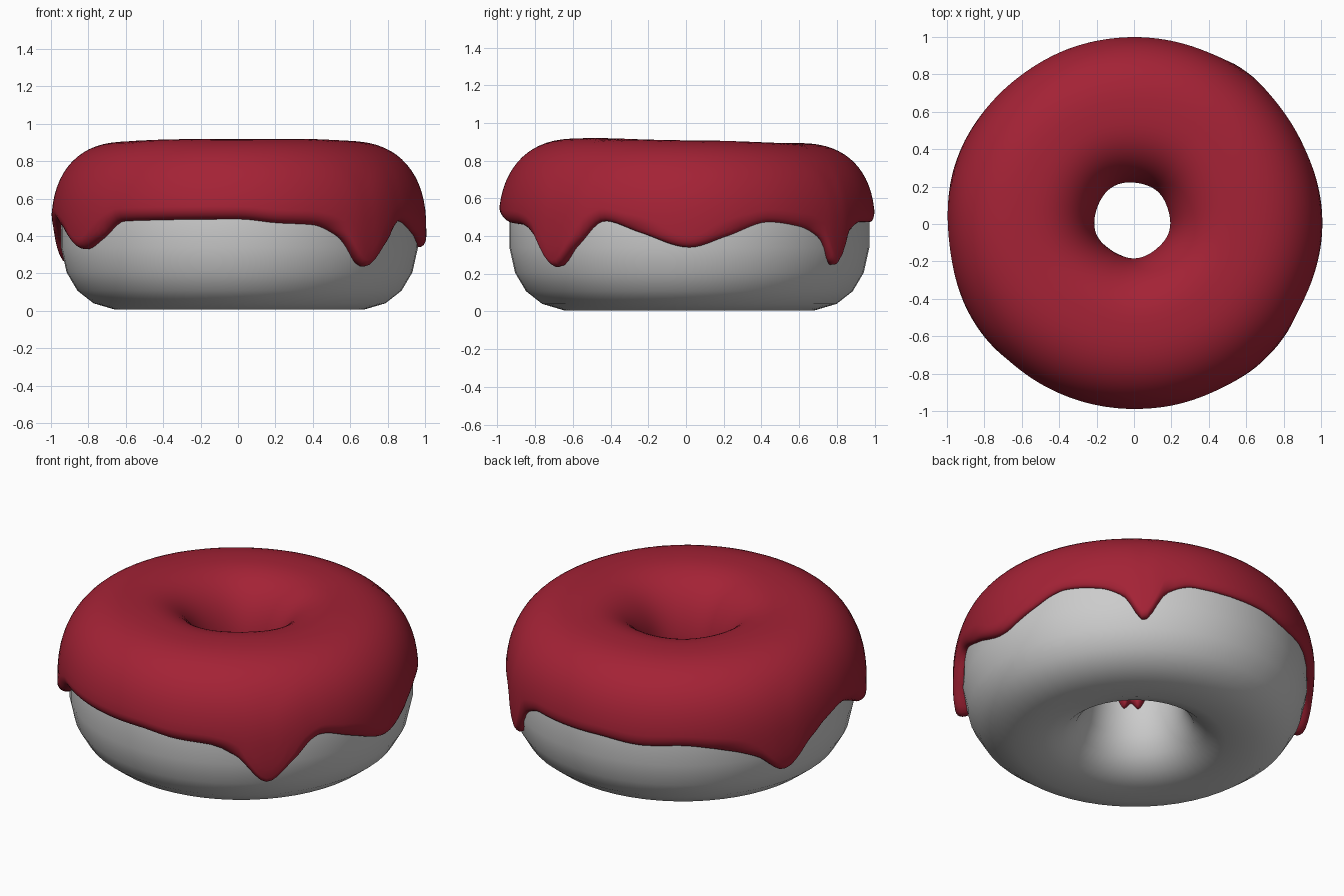
import bpy, bmesh
from math import sin, cos, pi, radians, degrees, asin, sqrt

if "Cube" in bpy.data.objects:
    bpy.data.objects.remove(bpy.data.objects["Cube"])

# Ring of dough: centre, ring radius, tube half sizes and boxiness
CX, CY, CZ = 0.008, 0.018, 0.437
RING, A_OUT, A_IN, B = 0.58, 0.378, 0.332, 0.435
N = 2.5


def spow(v, p):
    return (1 if v >= 0 else -1) * abs(v) ** p


def tube_point(az, t, off):
    """Point on the dough's tube, pushed out by off."""
    a = A_OUT if cos(t) >= 0 else A_IN
    r = RING + a * spow(cos(t), 2 / N) + off * cos(t)
    z = CZ + B * spow(sin(t), 2 / N) + off * sin(t)
    return (CX + r * cos(az), CY + r * sin(az), z)


def height_to_angle(z):
    return asin(max(-1, min(1, spow((z - CZ) / B, N / 2))))


def sample(keys, deg):
    """Smooth periodic curve through (degrees, value) keys, level at extremes."""
    n = len(keys)

    def key(i):
        return keys[i % n][0] + 360 * (i // n), keys[i % n][1]

    def slope(i):
        (x0, y0), (x1, y1), (x2, y2) = key(i - 1), key(i), key(i + 1)
        s0, s1 = (y1 - y0) / (x1 - x0), (y2 - y1) / (x2 - x1)
        return 0 if s0 * s1 <= 0 else 2 * s0 * s1 / (s0 + s1)

    for i in range(-1, n):
        (x0, y0), (x1, y1) = key(i), key(i + 1)
        if x0 <= deg <= x1:
            h = x1 - x0
            u = (deg - x0) / h
            return (y0 * (1 + 2 * u) * (1 - u) ** 2 + slope(i) * h * u * (1 - u) ** 2
                    + y1 * u * u * (3 - 2 * u) + slope(i + 1) * h * u * u * (u - 1))
    return keys[0][1]


def ring_mesh(name, sections):
    """Join closed cross-sections into a closed ring."""
    bm = bmesh.new()
    rows = [[bm.verts.new(p) for p in s] for s in sections]
    n, m = len(rows), len(rows[0])
    for i in range(n):
        for j in range(m):
            k, l = (i + 1) % n, (j + 1) % m
            bm.faces.new((rows[i][j], rows[k][j], rows[k][l], rows[i][l]))
    bmesh.ops.recalc_face_normals(bm, faces=bm.faces)
    for f in bm.faces:
        f.smooth = True
    mesh = bpy.data.meshes.new(name)
    bm.to_mesh(mesh)
    bm.free()
    ob = bpy.data.objects.new(name, mesh)
    bpy.context.collection.objects.link(ob)
    return ob


# Dough
ring_mesh("dough", [[tube_point(2 * pi * i / 56, 2 * pi * (j + 0.5) / 20, 0)
                     for j in range(20)] for i in range(56)])

# Height of the icing's lower edge around the outside and inside the hole
OUTER = [(0, .34), (12, .40), (26, .475), (38, .45), (46, .39), (53, .245), (61, .42),
         (70, .475), (95, .475), (111, .455), (124, .465), (140, .42), (150, .36),
         (160, .25), (171, .38), (188, .48), (200, .41), (212, .33), (221, .39),
         (230, .48), (270, .49), (282, .47), (294, .46), (303, .40), (313.5, .24),
         (322, .35), (332, .48), (344, .42)]
INNER = [(10, .48), (60, .45), (110, .49), (150, .46), (195, .49), (212, .45),
         (226, .36), (235, .395), (244, .36), (258, .45), (310, .49)]


def icing_section(az):
    deg = degrees(az)
    z_out, z_in = sample(OUTER, deg), sample(INNER, deg)
    t0, t1 = height_to_angle(z_out), pi - height_to_angle(z_in)
    drip = max(0, min(1, (0.46 - z_out) / 0.2))
    rim = 0.11
    ts = [t0 + rim * (1 - cos(pi / 2 * k / 6)) for k in range(7)]
    ts += [t0 + rim + (t1 - t0 - 2 * rim) * k / 30 for k in range(1, 30)]
    ts += [t1 - rim * (1 - cos(pi / 2 * k / 6)) for k in range(6, -1, -1)]
    pts = []
    for t in ts:
        w = (1 - cos(t)) / 2
        low = max(0, 1 - (t - t0) / 0.9)
        thick_out = (0.037 - 0.014 * sin(az) - 0.007 * cos(az)
                     + 0.004 * max(0, cos(t)) + 0.014 * drip * low)
        thick_in = 0.05 + 0.018 * cos(az) - 0.003 * sin(az) + 0.003 * sin(5 * az)
        # The icing is a little thinner on top, most at the back right
        top = max(0, sin(t)) ** 2 * (0.004 + 0.006 * (1 + cos(az - radians(55))))
        d = thick_out * (1 - w) + thick_in * w - top
        e = min(1, min(t - t0, t1 - t) / rim)
        pts.append(tube_point(az, t, d * sqrt(max(0, 1 - (1 - e) ** 2))))
    # Underside resting on the dough
    pts += [tube_point(az, t1 + (t0 - t1) * k / 24, -0.012) for k in range(25)]
    return pts


# Icing
icing = ring_mesh("icing", [icing_section(2 * pi * i / 200) for i in range(200)])
mat = bpy.data.materials.new("red_icing")
mat.diffuse_color = (0.37, 0.016, 0.036, 1)
mat.use_nodes = True
mat.node_tree.nodes["Principled BSDF"].inputs["Base Color"].default_value = mat.diffuse_color
icing.data.materials.append(mat)
